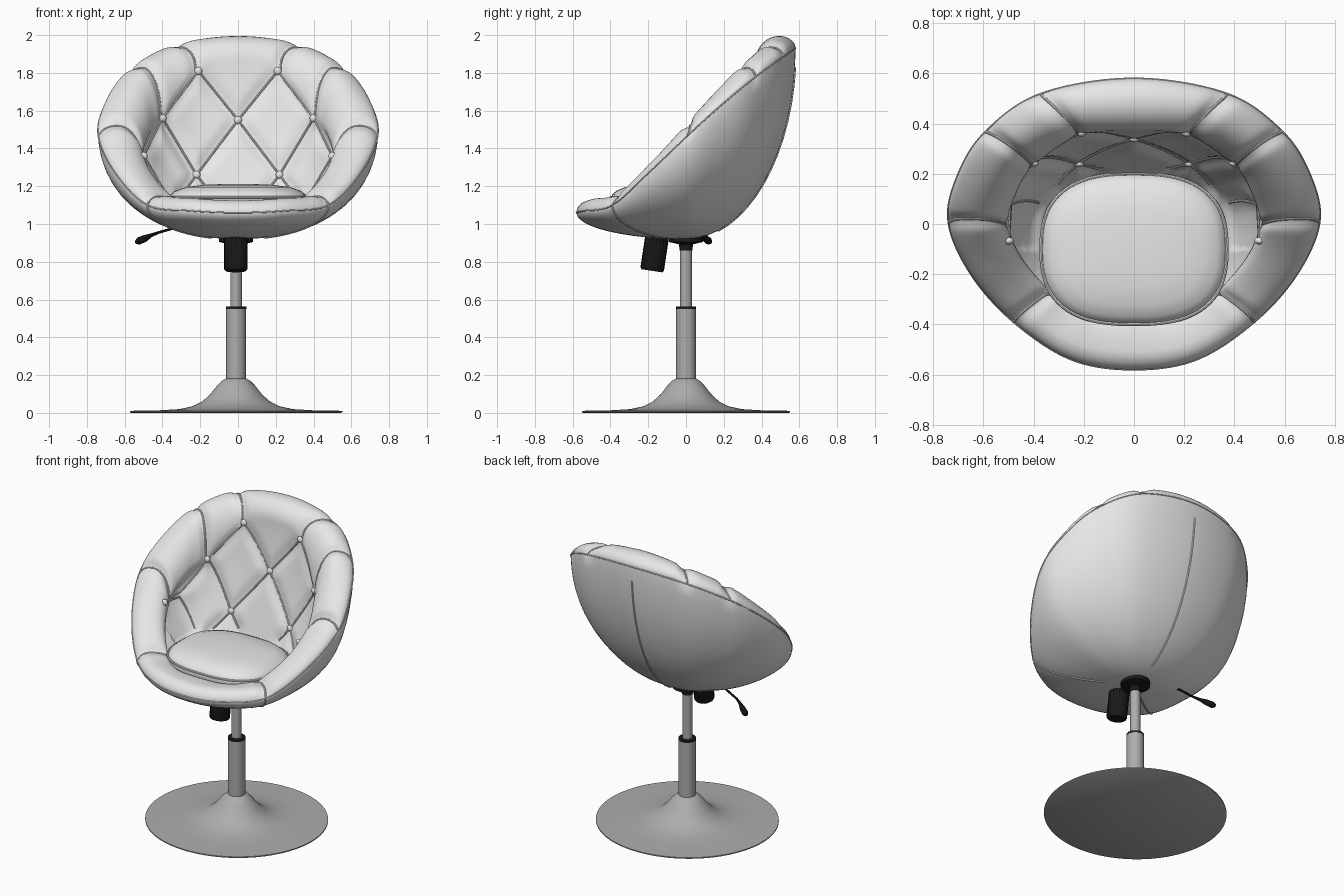
import bpy, bmesh
from math import sin, cos, pi, exp, copysign
from mathutils import Vector
from mathutils.bvhtree import BVHTree

cube = bpy.data.objects.get("Cube")
if cube:
    bpy.data.objects.remove(cube)


def material(name, value, rough):
    m = bpy.data.materials.new(name)
    m.use_nodes = True
    m.diffuse_color = (value, value, value, 1)
    bsdf = m.node_tree.nodes["Principled BSDF"]
    bsdf.inputs["Base Color"].default_value = (value, value, value, 1)
    bsdf.inputs["Roughness"].default_value = rough
    return m


LEATHER = material("white leather", 0.8, 0.5)
STEEL = material("grey steel", 0.42, 0.4)
BLACK = material("black plastic", 0.01, 0.5)


def finish(obj, mat, angle=0.7):
    obj.data.materials.append(mat)
    bpy.ops.object.select_all(action="DESELECT")
    obj.select_set(True)
    bpy.context.view_layer.objects.active = obj
    if obj.type == "CURVE":
        bpy.ops.object.convert(target="MESH")
    bpy.ops.object.shade_smooth_by_angle(angle=angle)
    return obj


def loft(name, rings, mat, shape=None, angle=0.7):
    """Skin closed rings of points, cap both ends, optionally reshape."""
    bm = bmesh.new()
    grid = [[bm.verts.new(p) for p in ring] for ring in rings]
    n = len(grid[0])
    for a, b in zip(grid, grid[1:]):
        for j in range(n):
            k = (j + 1) % n
            bm.faces.new((a[j], a[k], b[k], b[j]))
    bm.faces.new(grid[0])
    bm.faces.new(grid[-1])
    bmesh.ops.recalc_face_normals(bm, faces=bm.faces)
    bm.normal_update()
    if shape:
        shape(grid)
    mesh = bpy.data.meshes.new(name)
    bm.to_mesh(mesh)
    bm.free()
    obj = bpy.data.objects.new(name, mesh)
    bpy.context.collection.objects.link(obj)
    return finish(obj, mat, angle)


def lathe(name, profile, mat, sides=48, centre=(-0.01, 0), rib=0.0, squash=1.0):
    rings = []
    for r, z in profile:
        ring = []
        for j in range(sides):
            a, q = 2 * pi * j / sides, r * (1 - rib * (j % 2))
            ring.append((centre[0] + q * cos(a), centre[1] + q * squash * sin(a), z))
        rings.append(ring)
    return loft(name, rings, mat)


def tubes(name, paths, depth, mat, closed=False, radii=None):
    cu = bpy.data.curves.new(name, "CURVE")
    cu.dimensions = "3D"
    cu.bevel_depth = depth
    cu.bevel_resolution = 2
    cu.use_fill_caps = True
    for path in paths:
        s = cu.splines.new("POLY")
        s.points.add(len(path) - 1)
        s.use_cyclic_u = closed
        for i, p in enumerate(path):
            s.points[i].co = (*p, 1)
            s.points[i].radius = radii[i] if radii else 1
    obj = bpy.data.objects.new(name, cu)
    bpy.context.collection.objects.link(obj)
    return finish(obj, mat)


def cushion_edge(a, scale, z):
    """Rounded-square outline, angle measured from the front."""
    sx, sy = (copysign(abs(v) ** 0.77, v) for v in (sin(a), cos(a)))
    return Vector((0.37 * scale * sx, -0.1 - 0.3 * scale * sy, z))


# Rim stations from front centre round to back centre: outer seam, inner roll edge
STATIONS = [
    ((0, -0.58, 1.06), (0, -0.40, 1.11)),
    ((0.25, -0.54, 1.07), (0.19, -0.38, 1.11)),
    ((0.48, -0.39, 1.10), (0.33, -0.27, 1.13)),
    ((0.65, -0.20, 1.27), (0.45, -0.13, 1.23)),
    ((0.74, 0.01, 1.47), (0.50, 0, 1.36)),
    ((0.70, 0.20, 1.64), (0.47, 0.12, 1.48)),
    ((0.59, 0.37, 1.78), (0.40, 0.23, 1.57)),
    ((0.37, 0.52, 1.89), (0.22, 0.35, 1.81)),
    ((0, 0.58, 1.93), (0, 0.37, 1.87)),
]
flip = Vector((-1, 1, 1))
loop = [tuple(Vector(p) for p in s) for s in STATIONS]
loop += [tuple(p * flip for p in s) for s in loop[7:0:-1]]
STEP = 16
COLS = STEP * len(loop)
BELLY, ROLL, INNER = 16, 18, 24


def rim(j, part):
    """Smooth closed curve through the stations."""
    k, t = j // STEP, (j % STEP) / STEP
    a, b, c, d = (loop[(k + i) % len(loop)][part] for i in (-1, 0, 1, 2))
    return b + 0.5 * t * (c - a + t * (2 * a - 5 * b + 4 * c - d + t * (3 * (b - c) + d - a)))


def section(j):
    """One profile from the underside, over the padded roll, down to the floor."""
    outer, inner = rim(j, 0), rim(j, 1)
    top = outer.lerp(inner, 0.42)
    top.z = outer.z + 0.065
    floor = cushion_edge(2 * pi * j / COLS, 0.95, 1.09)
    pts = []
    for i in range(1, BELLY + 1):
        a = i / BELLY * pi / 2
        pts.append(Vector((outer.x * sin(a), outer.y * sin(a), 0.92 + (outer.z - 0.92) * (1 - cos(a)))))
    for i in range(1, ROLL + 1):
        a = i / ROLL * pi
        if a <= pi / 2:
            p, q, f, h = outer, top, 1 - cos(a), sin(a)
        else:
            p, q, f, h = top, inner, -cos(a), 1 - sin(a)
        pts.append(Vector((p.x + (q.x - p.x) * f, p.y + (q.y - p.y) * f, p.z + (q.z - p.z) * h)))
    for i in range(1, INNER + 1):
        t = i / INNER
        p = inner.lerp(floor, t)
        bulge = 1 + 0.35 * t * (1 - t)
        pts.append(Vector((p.x * bulge, p.y * bulge if p.y > 0 else p.y, p.z)))
    return pts


# Diamond tufting pattern, seen from the front (x, z), mirrored
A, B, C, D, E = (0, 1.55), (0.21, 1.81), (0.40, 1.56), (0.22, 1.26), (0.50, 1.36)
half = [(A, B), (B, C), (A, D), (C, D), (C, E), (D, (0.15, 1.17)), (D, (0.3, 1.15)), (E, (0.38, 1.16))]
segments = [[Vector((m * x, z)) for x, z in s] for s in half for m in (1, -1)]
ROLL_SEAMS = (2, 4, 6, 7)


def segment_distance(p, a, b):
    t = max(0, min(1, (p - a).dot(b - a) / (b - a).length_squared))
    return (p - a.lerp(b, t)).length


seam_paths = []


def tuft(grid):
    last = BELLY + ROLL
    for r in range(BELLY, len(grid)):
        for j, v in enumerate(grid[r]):
            if r < last:
                u = min(j, COLS - j) / STEP
                d = min(abs(u - s) for s in ROLL_SEAMS) / 0.13
                depth = 0.022 * sin(pi * (r - BELLY + 1) / (ROLL + 2)) ** 0.5
            else:
                p = Vector((v.co.x, v.co.z))
                d = min(segment_distance(p, *s) for s in segments) / 0.035
                depth = 0.022 * min(1, (r - last + 3) / 6) if v.co.y > -0.1 else 0
            v.co -= v.normal * depth * exp(-d * d)
    for s in ROLL_SEAMS:
        start = 2 if s == 2 else BELLY - 1
        for j in (s * STEP, COLS - s * STEP):
            seam_paths.append([grid[r][j].co.copy() for r in range(start, last)])
    seam_paths.append([grid[r][COLS // 2].co.copy() for r in range(2, BELLY - 1)])
    edge_path.extend(v.co.copy() for v in grid[BELLY - 1])


edge_path = []
sections = [section(j) for j in range(COLS)]
shell = loft("tub_shell", list(zip(*sections)), LEATHER, tuft, 1.2)

# Seams and buttons laid on the tufted inside
tree = BVHTree.FromObject(shell, bpy.context.evaluated_depsgraph_get())


def on_back(x, z):
    return tree.ray_cast(Vector((x, -0.12, z)), Vector((0, 1, 0)))[0]


for a, b in segments:
    hits = [on_back(*a.lerp(b, i / 14)) for i in range(15)]
    hits = [h for h in hits if h]
    if len(hits) > 1:
        seam_paths.append(hits)
tubes("stitched_seams", seam_paths, 0.006, LEATHER)
tubes("rim_seam", [edge_path], 0.004, LEATHER, closed=True)
for x, z in [A] + [(m * p[0], p[1]) for p in (B, C, D, E) for m in (1, -1)]:
    hit = on_back(x, z)
    if hit:
        bpy.ops.mesh.primitive_uv_sphere_add(segments=16, ring_count=8, radius=0.021, location=hit)
        button = bpy.context.object
        button.name = "tuft_button"
        button.scale.y = 0.7
        finish(button, LEATHER)

# Seat cushion with piping
ROWS = [(0.92, 1.06), (0.99, 1.10), (1, 1.13), (0.97, 1.155), (0.9, 1.175),
        (0.75, 1.195), (0.5, 1.207), (0.2, 1.212)]
loft("seat_cushion", [[cushion_edge(2 * pi * j / 64, s, z) for j in range(64)] for s, z in ROWS], LEATHER, angle=1.2)
tubes("cushion_piping", [[cushion_edge(2 * pi * j / 64, 1, 1.14) for j in range(64)]], 0.007, LEATHER, closed=True)

# Pedestal
lathe("base_disc", [(0.555, 0), (0.562, 0.004), (0.562, 0.011), (0.4, 0.014), (0.3, 0.02), (0.23, 0.035),
                    (0.18, 0.06), (0.14, 0.095), (0.1, 0.145), (0.075, 0.17), (0.055, 0.182)],
      STEEL, 96, squash=0.98)
lathe("column", [(0.053, 0.17), (0.053, 0.555)], STEEL)
lathe("column_collar", [(0.054, 0.55), (0.054, 0.562), (0.03, 0.564)], BLACK)
lathe("gas_post", [(0.031, 0.55), (0.031, 0.92)], STEEL)
lathe("seat_hub", [(0.034, 0.86), (0.037, 0.892), (0.09, 0.905), (0.09, 0.94)], BLACK)

# Tension knob and height lever
knob = lathe("tension_knob", [(0.055, -0.19), (0.063, -0.18), (0.063, 0)], BLACK, 40, (0, 0), 0.05)
knob.location = (-0.012, -0.152, 0.94)
knob.rotation_euler.x = -0.15
tubes("height_lever", [[(-0.3, 0.03, 0.99), (-0.42, 0.06, 0.955), (-0.46, 0.08, 0.94),
                        (-0.49, 0.1, 0.925), (-0.525, 0.12, 0.91), (-0.54, 0.13, 0.903)]],
      0.02, BLACK, radii=[0.35, 0.35, 0.5, 0.9, 1, 0.5])
